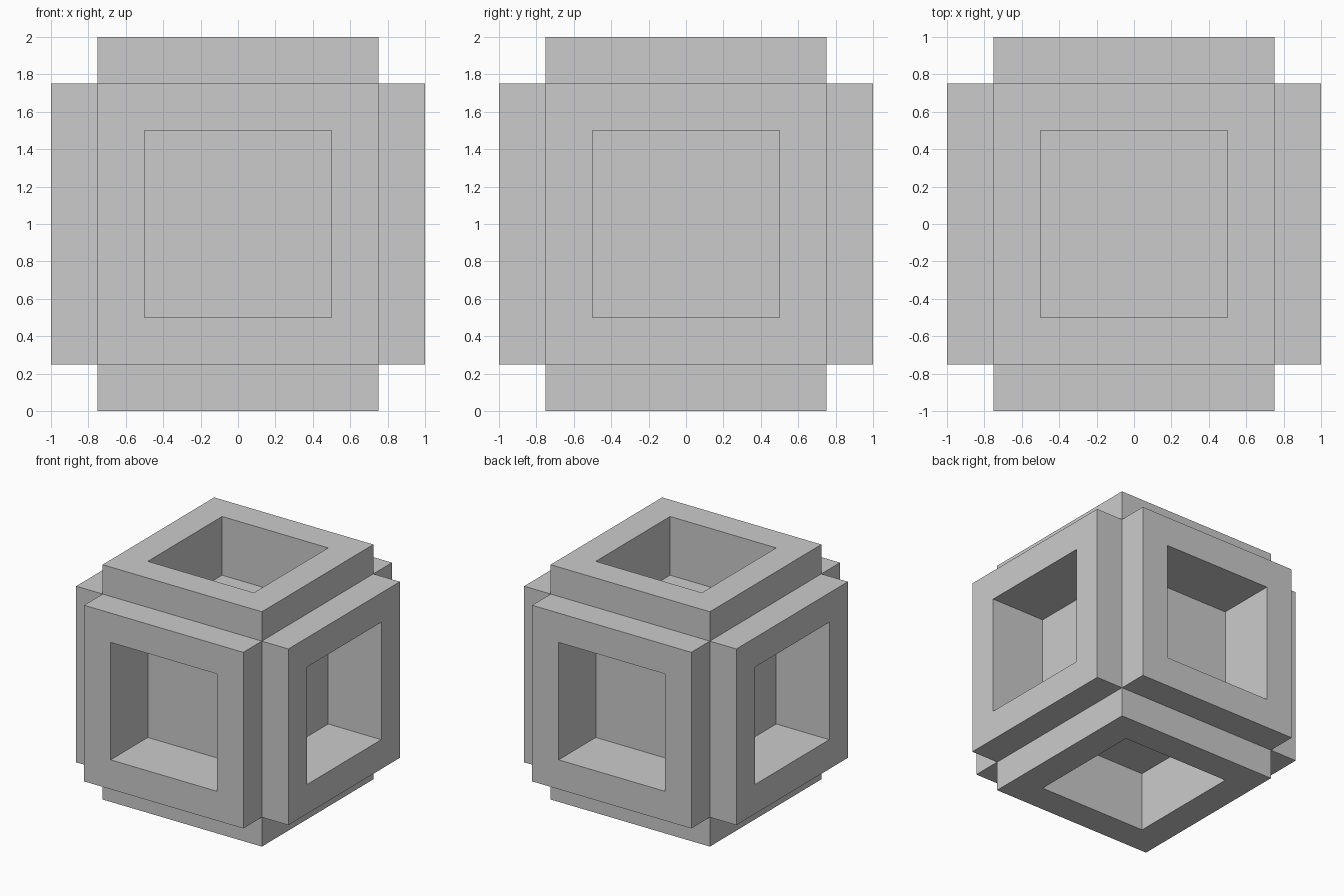
import bpy, bmesh
from mathutils import Matrix

if "Cube" in bpy.data.objects:
    bpy.data.objects.remove(bpy.data.objects["Cube"])

bm = bmesh.new()

# Core cube, centred one unit above the floor
bmesh.ops.create_cube(bm, size=1.5, matrix=Matrix.Translation((0, 0, 1)))
sides = list(bm.faces)
for f in sides:
    f.normal_update()
normals = {f: f.normal.copy() for f in sides}


def step(thickness, offset):
    """Inset every side on its own, then push it along its axis."""
    bmesh.ops.inset_individual(bm, faces=sides, thickness=thickness,
                               depth=0, use_even_offset=True)
    for f in sides:
        bmesh.ops.translate(bm, verts=list(f.verts), vec=normals[f] * offset)


step(0, 0.25)      # raised square block on each side
step(0.25, 0)      # flat rim of the frame
step(0, -0.5)      # square recess

mesh = bpy.data.meshes.new("recessed_cube")
bm.to_mesh(mesh)
bm.free()
obj = bpy.data.objects.new("recessed_cube", mesh)
bpy.context.collection.objects.link(obj)
